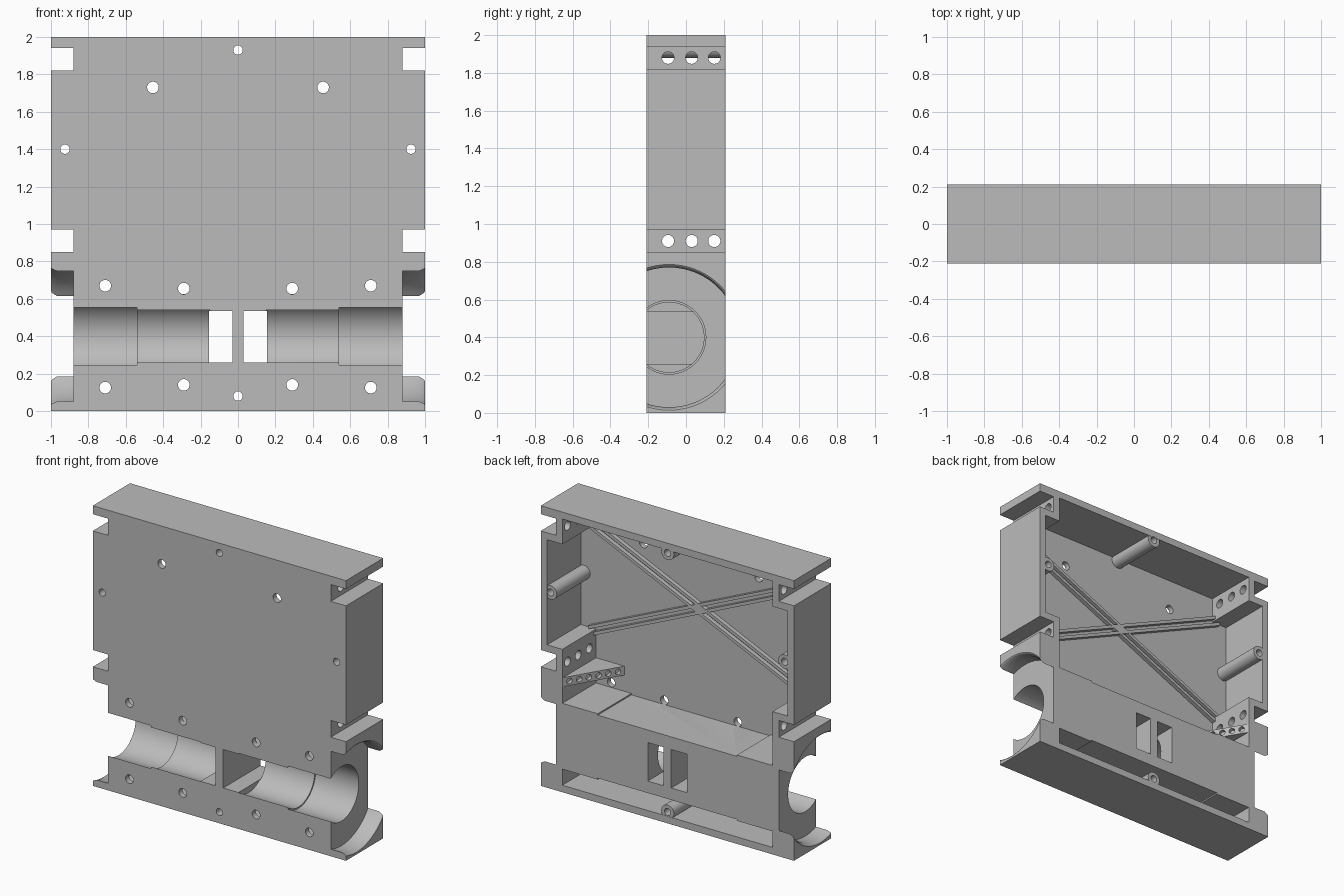
import bpy, bmesh, math
from mathutils import Matrix, Vector

cube = bpy.data.objects.get("Cube")
if cube:
    bpy.data.objects.remove(cube, do_unlink=True)

grey = bpy.data.materials.new("plain_grey")
grey.use_nodes = True
grey.diffuse_color = (0.5, 0.5, 0.5, 1)
grey.node_tree.nodes["Principled BSDF"].inputs["Base Color"].default_value = (0.5, 0.5, 0.5, 1)

DEPTH = 0.21    # half depth
FLOOR = -0.17   # inside of the front plate
SIDES = (-1, 1)


def finish(name, bm):
    bmesh.ops.recalc_face_normals(bm, faces=bm.faces)
    mesh = bpy.data.meshes.new(name)
    bm.to_mesh(mesh)
    bm.free()
    mesh.materials.append(grey)
    ob = bpy.data.objects.new(name, mesh)
    bpy.context.collection.objects.link(ob)
    return ob


def box(name, low, high):
    bm = bmesh.new()
    low, high = Vector(low), Vector(high)
    bmesh.ops.create_cube(bm, size=1, matrix=Matrix.Translation((low + high) / 2)
                          @ Matrix.Diagonal((high - low).to_4d()))
    return finish(name, bm)


def rod(name, start, end, r1, r2=None, segments=32):
    bm = bmesh.new()
    start, end = Vector(start), Vector(end)
    axis = end - start
    turn = axis.to_track_quat('Z', 'Y').to_matrix().to_4x4()
    bmesh.ops.create_cone(bm, cap_ends=True, segments=segments, radius1=r1,
                          radius2=r1 if r2 is None else r2, depth=axis.length,
                          matrix=Matrix.Translation((start + end) / 2) @ turn)
    return finish(name, bm)


def prism(name, points, offset):
    bm = bmesh.new()
    face = bm.faces.new([bm.verts.new(p) for p in points])
    moved = bmesh.ops.extrude_face_region(bm, geom=[face])["geom"]
    bmesh.ops.translate(bm, vec=offset, verts=[v for v in moved if isinstance(v, bmesh.types.BMVert)])
    return finish(name, bm)


def combine(target, tool, operation):
    mod = target.modifiers.new("combine", 'BOOLEAN')
    mod.operation = operation
    mod.solver = 'EXACT'
    mod.object = tool
    bpy.context.view_layer.objects.active = target
    bpy.ops.object.modifier_apply(modifier=mod.name)
    bpy.data.objects.remove(tool, do_unlink=True)


body = box("housing_body", (-1, -DEPTH, 0), (1, DEPTH, 2))


def cut(tool):
    combine(body, tool, 'DIFFERENCE')


def add(tool):
    combine(body, tool, 'UNION')


# Cavities open to the back; the motor block stays between them
upper = [(0.83, 1.95), (0.83, 1.77), (0.95, 1.77), (0.95, 1.02), (0.83, 1.02),
         (0.83, 0.635), (0.55, 0.635), (0.55, 0.625)]
lower = [(0.83, 0.05), (0.83, 0.165), (0.55, 0.165), (0.55, 0.175)]
for half in (upper, lower):
    outline = half + [(-x, z) for x, z in reversed(half)]
    cut(prism("cavity", [(x, FLOOR, z) for x, z in outline], (0, 0.5, 0)))

# Screw bosses and the corner shelves
screws = [(0, 1.93), (0.925, 1.4), (-0.925, 1.4), (0, 0.08)]
for x, z in screws:
    add(rod("boss", (x, -0.19, z), (x, DEPTH - 0.002, z), 0.05))
for s in SIDES:
    add(prism("shelf", [(s * 0.6, FLOOR - 0.01, 0.75), (s * 0.85, FLOOR - 0.01, 0.75),
                        (s * 0.85, 0.205, 0.75), (s * 0.83, 0.205, 0.75)], (0, 0, 0.065)))

# Side strap notches with three holes each
for s in SIDES:
    for z in (0.91, 1.88):
        cut(box("notch", (min(s * 0.88, s * 1.1), -0.3, z - 0.06),
                (max(s * 0.88, s * 1.1), 0.3, z + 0.06)))
        for y in (-0.095, 0.03, 0.15):
            cut(rod("strap_hole", (s * 0.8, y, z), (s * 0.92, y, z), 0.032))

# Wheel wells with a rounded outer lip, motor bores and the inner windows
for s in SIDES:
    for x1, x2, r1, r2 in ((0.88, 1.1, 0.37, 0.37), (0.965, 1.005, 0.368, 0.384),
                           (0.988, 1.008, 0.37, 0.396), (0.54, 0.9, 0.195, 0.195),
                           (0.15, 0.56, 0.185, 0.185)):
        cut(rod("bore", (s * x1, -0.09, 0.4), (s * x2, -0.09, 0.4), r1, r2, 72))
    cut(box("window", (min(s * 0.03, s * 0.155), -0.3, 0.26),
            (max(s * 0.03, s * 0.155), 0.3, 0.535)))

# Screw holes through the front plate and bosses
for x, z in screws:
    cut(rod("screw_hole", (x, -0.3, z), (x, 0.3, z), 0.025))
for x, z in ((0.455, 1.73), (0.71, 0.67), (0.29, 0.655), (0.71, 0.125), (0.29, 0.14)):
    for s in SIDES:
        cut(rod("plate_hole", (s * x, -0.3, z), (s * x, -0.12, z), 0.031))

# Row of pockets along the slanted edge of each shelf
for s in SIDES:
    normal = Vector((-s * 0.85, 0.52, 0))
    for i in range(6):
        t = (i + 0.7) / 6.4
        p = Vector((s * (0.6 + 0.23 * t), FLOOR + 0.375 * t, 0.783))
        cut(rod("pocket", p - normal * 0.03, p + normal * 0.03, 0.02, segments=16))

# Crossed stiffening ribs: two ridges per diagonal, joined at the middle
mid = Vector((0, 0, 1.395))
for s in SIDES:
    run = Vector((s * 0.86, 0, 0.385))
    across = Vector((-run.z, 0, run.x)).normalized()
    for side, label in ((-1, "lower"), (1, "upper")):
        centre = mid + across * side * 0.024 + Vector((0, FLOOR - 0.01, 0))
        a, b = centre - run, centre + run
        w = across * 0.011
        prism("rib_%s_%s" % ("left" if s > 0 else "right", label),
              [a - w, b - w, b + w, a + w], (0, 0.04, 0))
base = Vector((0, FLOOR - 0.01, 1.395))
prism("rib_crossing", [base + Vector(d) for d in
                       ((0.085, 0, 0), (0, 0, 0.038), (-0.085, 0, 0), (0, 0, -0.038))], (0, 0.041, 0))

# Smooth the round surfaces, keep edges sharp
bpy.ops.object.select_all(action='DESELECT')
body.select_set(True)
bpy.context.view_layer.objects.active = body
bpy.ops.object.shade_smooth_by_angle(angle=math.radians(30))
